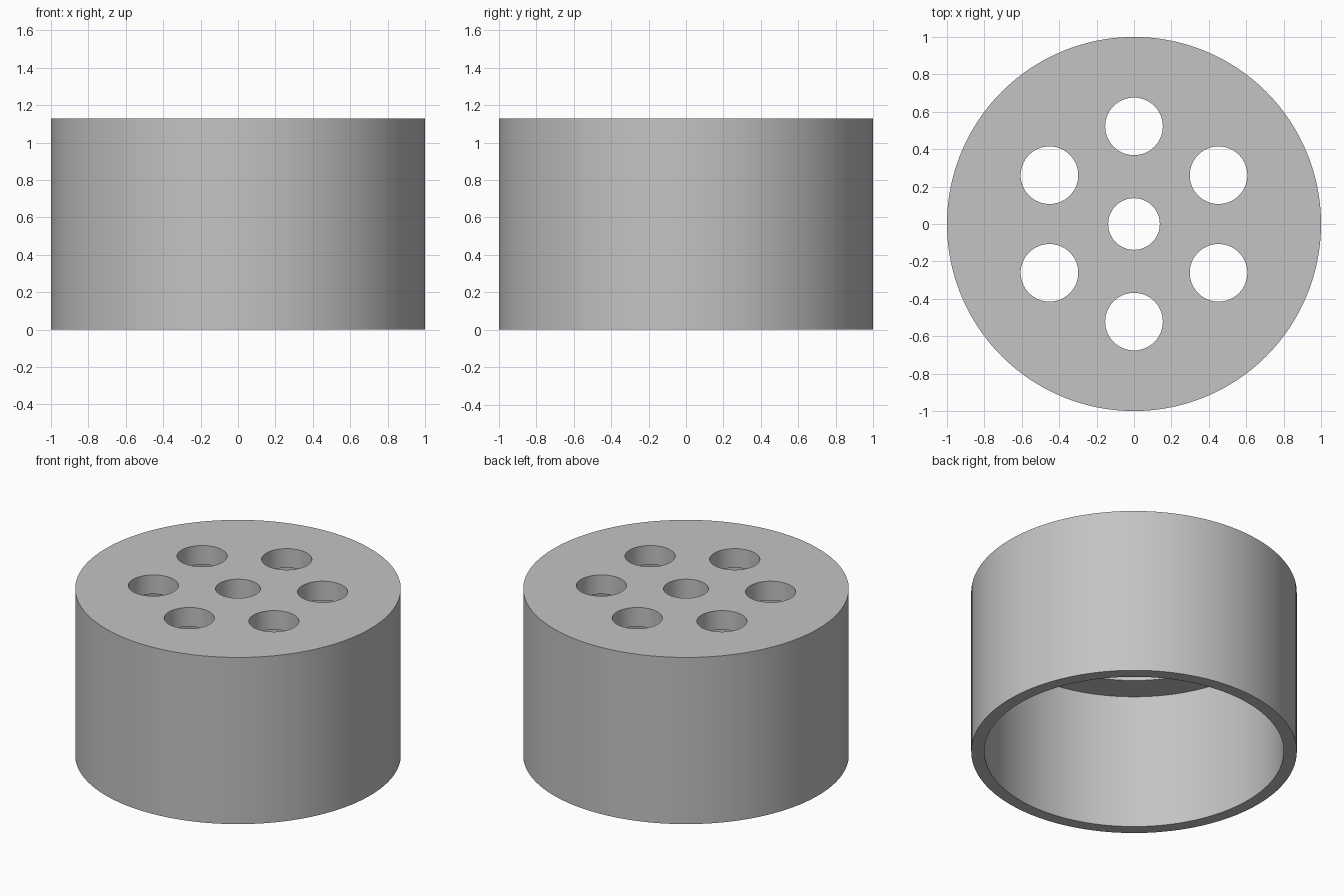
import bpy
from math import cos, sin, pi, radians

if "Cube" in bpy.data.objects:
    bpy.data.objects.remove(bpy.data.objects["Cube"])

HEIGHT = 1.13
LEDGE = 0.92      # underside of the stepped ring
CEILING = 1.0     # underside of the perforated plate

grey = bpy.data.materials.new("plain grey")
grey.use_nodes = True
colour = (0.55, 0.55, 0.55, 1)
grey.diffuse_color = colour
grey.node_tree.nodes["Principled BSDF"].inputs["Base Color"].default_value = colour


def cylinder(name, radius, bottom, top, x=0, y=0, sides=128):
    bpy.ops.mesh.primitive_cylinder_add(
        vertices=sides, radius=radius, depth=top - bottom,
        location=(x, y, (bottom + top) / 2))
    obj = bpy.context.object
    obj.name = name
    obj.data.materials.append(grey)
    return obj


def cut(body, cutter):
    mod = body.modifiers.new(cutter.name, "BOOLEAN")
    mod.operation = "DIFFERENCE"
    mod.solver = "EXACT"
    mod.object = cutter
    bpy.context.view_layer.objects.active = body
    bpy.ops.object.modifier_apply(modifier=mod.name)
    bpy.data.objects.remove(cutter)


# Solid outer body
cap = cylinder("perforated_cap", 1, 0, HEIGHT)

# Open bore from below, then a narrower recess above the ledge
cut(cap, cylinder("bore", 0.92, -0.2, LEDGE))
cut(cap, cylinder("recess", 0.72, LEDGE - 0.2, CEILING))

# Centre hole and a ring of six larger holes through the plate
cut(cap, cylinder("centre_hole", 0.138, CEILING - 0.1, HEIGHT + 0.1, sides=64))
for i in range(6):
    a = radians(30) + i * pi / 3
    cut(cap, cylinder("ring_hole", 0.154, CEILING - 0.1, HEIGHT + 0.1,
                      0.522 * cos(a), 0.522 * sin(a), sides=64))

# Smooth walls, crisp rims
bpy.ops.object.select_all(action="DESELECT")
cap.select_set(True)
bpy.context.view_layer.objects.active = cap
bpy.ops.object.shade_smooth_by_angle(angle=radians(30))
